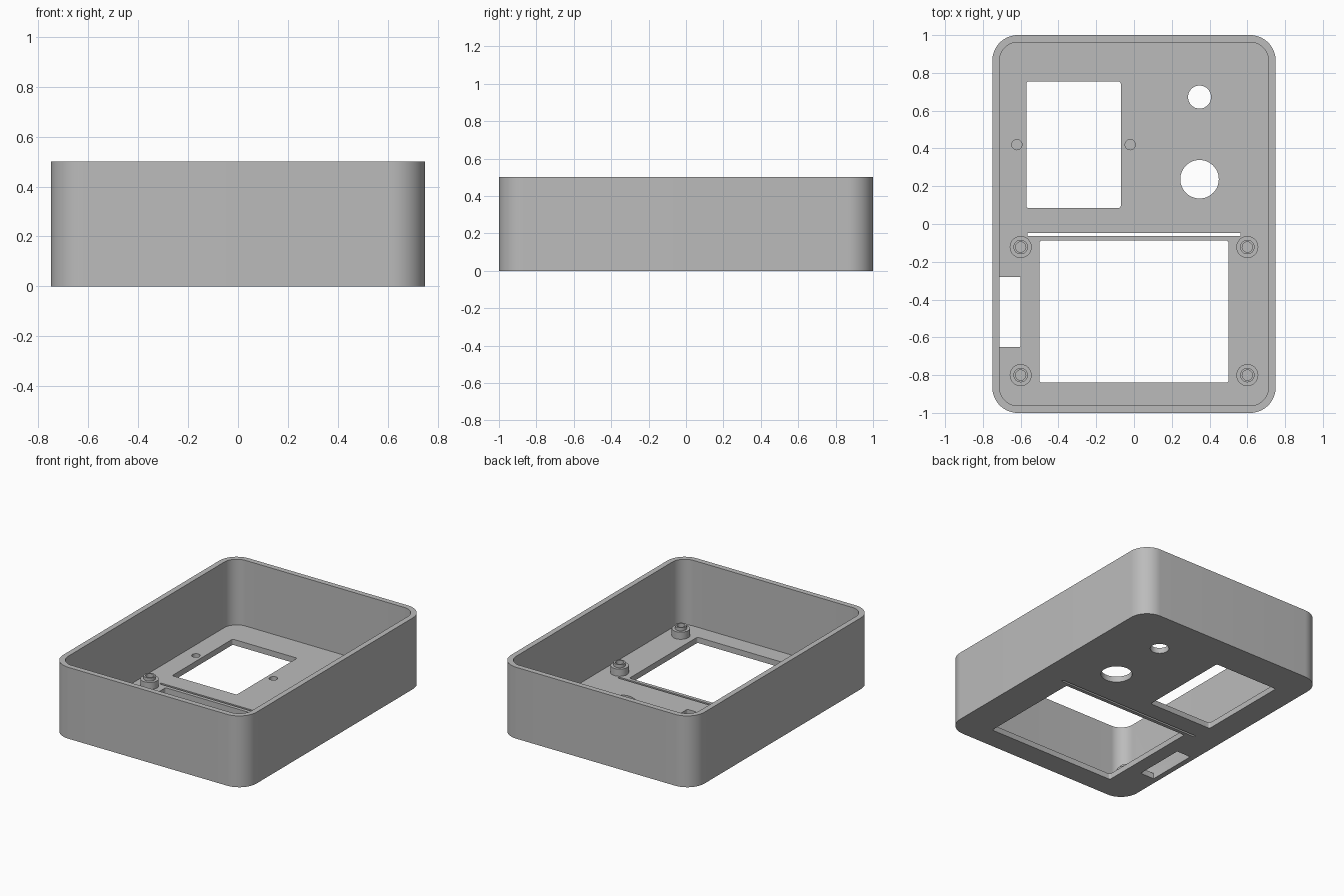
import bpy, bmesh
from math import cos, sin, pi

cube = bpy.data.objects.get("Cube")
if cube:
    bpy.data.objects.remove(cube, do_unlink=True)

GREY = (0.5, 0.5, 0.5, 1)
grey = bpy.data.materials.new("plain grey")
grey.use_nodes = True
grey.diffuse_color = GREY
grey.node_tree.nodes["Principled BSDF"].inputs["Base Color"].default_value = GREY

FLOOR, WALL, HEIGHT, CORNER = 0.04, 0.038, 0.5, 0.135


def prism(name, outline, z0, z1):
    """Extrude a closed outline between two heights."""
    bm = bmesh.new()
    base = bm.faces.new([bm.verts.new((x, y, z0)) for x, y in outline])
    top = bmesh.ops.extrude_face_region(bm, geom=[base])["geom"]
    bmesh.ops.translate(bm, vec=(0, 0, z1 - z0),
                        verts=[v for v in top if isinstance(v, bmesh.types.BMVert)])
    bmesh.ops.recalc_face_normals(bm, faces=bm.faces)
    mesh = bpy.data.meshes.new(name)
    bm.to_mesh(mesh)
    bm.free()
    mesh.materials.append(grey)
    ob = bpy.data.objects.new(name, mesh)
    bpy.context.collection.objects.link(ob)
    return ob


def rounded(x0, x1, y0, y1, r, steps=4):
    pts = []
    corners = ((x1 - r, y1 - r), (x0 + r, y1 - r), (x0 + r, y0 + r), (x1 - r, y0 + r))
    for i, (cx, cy) in enumerate(corners):
        for s in range(steps + 1):
            a = (i + s / steps) * pi / 2
            pts.append((cx + r * cos(a), cy + r * sin(a)))
    return pts


def circle(x, y, r, n=48):
    return [(x + r * cos(2 * pi * i / n), y + r * sin(2 * pi * i / n)) for i in range(n)]


def combine(target, other, operation):
    mod = target.modifiers.new(operation, "BOOLEAN")
    mod.operation, mod.solver, mod.object = operation, "EXACT", other
    bpy.context.view_layer.objects.active = target
    bpy.ops.object.modifier_apply(modifier=mod.name)
    bpy.data.objects.remove(other, do_unlink=True)


# Open tray with rounded corners
tray = prism("tray", rounded(-0.75, 0.75, -1, 1, CORNER, 16), 0, HEIGHT)
cavity = rounded(WALL - 0.75, 0.75 - WALL, WALL - 1, 1 - WALL, CORNER - WALL, 16)
combine(tray, prism("cavity", cavity, FLOOR, HEIGHT + 0.1), "DIFFERENCE")

# Openings through the floor
openings = {
    "large_window": rounded(-0.5, 0.5, -0.84, -0.088, 0.012),
    "small_window": rounded(-0.57, -0.07, 0.085, 0.755, 0.012),
    "long_slot": rounded(-0.565, 0.565, -0.063, -0.048, 0.005),
    "side_slot": rounded(-0.712, -0.602, -0.65, -0.28, 0.002),
    "small_hole": circle(0.347, 0.672, 0.061),
    "large_hole": circle(0.347, 0.237, 0.102),
}
for name, outline in openings.items():
    combine(tray, prism(name, outline, -0.1, FLOOR + 0.05), "DIFFERENCE")

# Shallow pin sockets beside the small window
for x in (-0.62, -0.02):
    combine(tray, prism("pin_socket", circle(x, 0.42, 0.027), 0.015, FLOOR + 0.05), "DIFFERENCE")

parts = [tray]

# Stepped mounting posts with blind screw holes
for side, x in (("right", -0.6), ("left", 0.6)):
    for end, y in (("front", -0.8), ("middle", -0.122)):
        post = prism(f"{end}_{side}_post", circle(x, y, 0.058), FLOOR - 0.005, FLOOR + 0.05)
        combine(post, prism("collar", circle(x, y, 0.038), FLOOR, FLOOR + 0.072), "UNION")
        combine(post, prism("screw_hole", circle(x, y, 0.027), FLOOR + 0.005, HEIGHT), "DIFFERENCE")
        parts.append(post)

# Smooth the curved walls, keep the edges crisp
bpy.ops.object.select_all(action="DESELECT")
for ob in parts:
    ob.select_set(True)
bpy.context.view_layer.objects.active = tray
bpy.ops.object.shade_smooth_by_angle()
